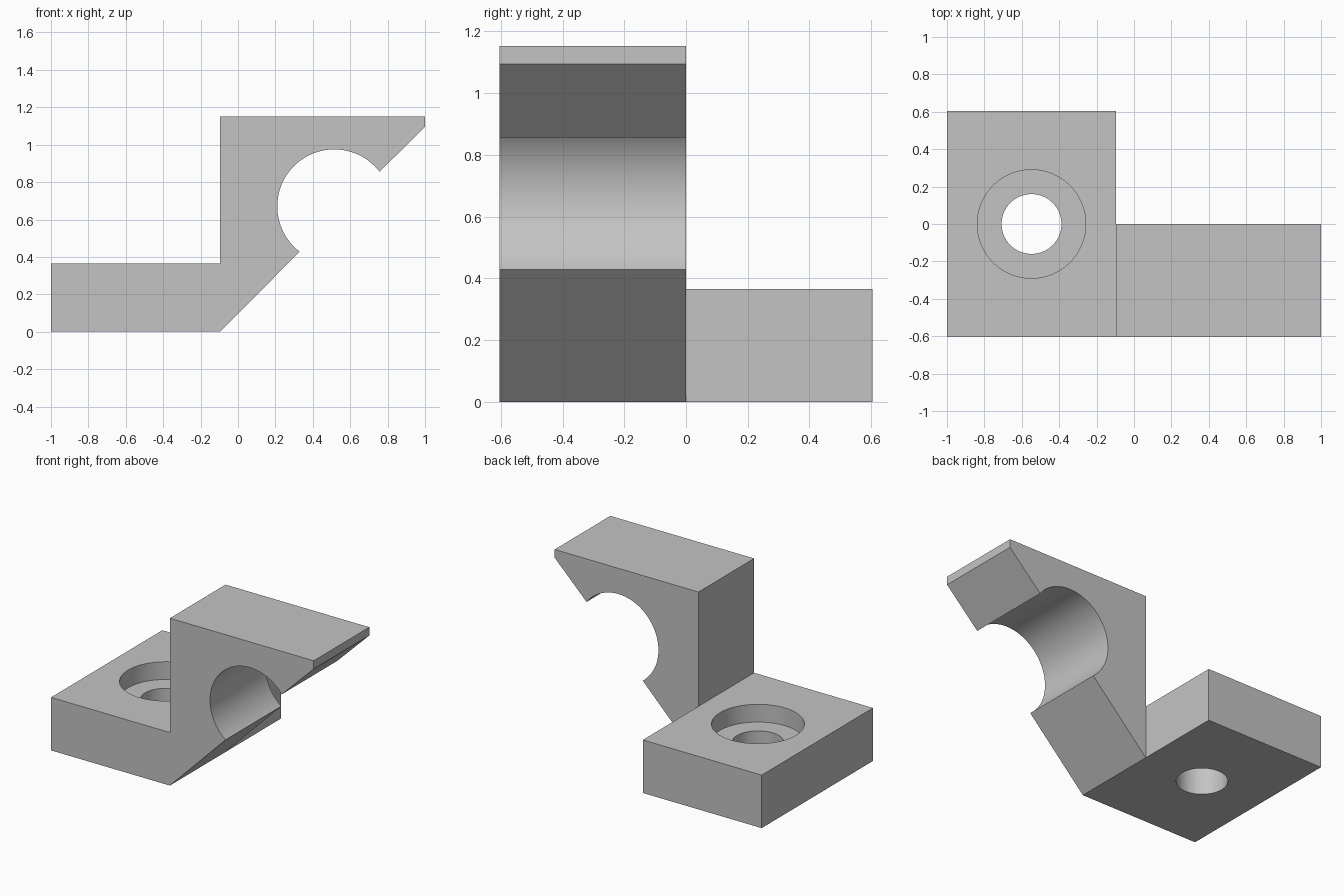
import bpy, bmesh, math
from mathutils import Vector

cube = bpy.data.objects.get("Cube")
if cube:
    bpy.data.objects.remove(cube, do_unlink=True)

# Main dimensions
FRONT, BACK = -0.605, 0.605
LEFT, STEP, RIGHT = -1.0, -0.095, 1.0
BASE_TOP, ARM_TOP = 0.365, 1.152
BORE_X, BORE_Z, BORE_R = 0.515, 0.67, 0.305
HOLE_X = -0.548

grey = bpy.data.materials.new("plain grey")
grey.use_nodes = True
grey.diffuse_color = (0.55, 0.55, 0.55, 1)
grey.node_tree.nodes["Principled BSDF"].inputs["Base Color"].default_value = grey.diffuse_color


def extrude(bm, faces, dy):
    """Extrude faces along y and return the new end faces."""
    geom = bmesh.ops.extrude_face_region(bm, geom=faces)["geom"]
    verts = [g for g in geom if isinstance(g, bmesh.types.BMVert)]
    bmesh.ops.translate(bm, verts=verts, vec=(0, dy, 0))
    return [g for g in geom if isinstance(g, bmesh.types.BMFace)]


# Profiles: base rectangle and the arm with its open round notch
bm = bmesh.new()
corner = {}


def vert(x, z):
    key = (round(x, 4), round(z, 4))
    if key not in corner:
        corner[key] = bm.verts.new((x, FRONT, z))
    return corner[key]


start, end, steps = math.radians(37.5), math.radians(232.5), 48
arc = []
for i in range(steps + 1):
    a = start + (end - start) * i / steps
    arc.append((BORE_X + BORE_R * math.cos(a), BORE_Z + BORE_R * math.sin(a)))

base_profile = [(LEFT, 0), (STEP, 0), (STEP, BASE_TOP), (LEFT, BASE_TOP)]
arm_profile = [(STEP, 0), (STEP, BASE_TOP), (STEP, ARM_TOP), (RIGHT, ARM_TOP),
               (RIGHT, RIGHT - STEP)] + arc
base_face = bm.faces.new([vert(*p) for p in base_profile])
arm_face = bm.faces.new([vert(*p) for p in reversed(arm_profile)])

# Front half carries base and arm, back half only the base
ends = extrude(bm, [base_face, arm_face], -FRONT)
base_end = [f for f in ends if f.calc_center_median().x < STEP]
extrude(bm, base_end, BACK)
bmesh.ops.recalc_face_normals(bm, faces=bm.faces[:])
bmesh.ops.dissolve_limit(bm, angle_limit=0.01, verts=bm.verts[:], edges=bm.edges[:])

mesh = bpy.data.meshes.new("clamp_bracket")
bm.to_mesh(mesh)
bm.free()
mesh.materials.append(grey)
bracket = bpy.data.objects.new("clamp_bracket", mesh)
bpy.context.collection.objects.link(bracket)


# Counterbored screw hole through the base
def drill(name, radius, bottom, top):
    bpy.ops.mesh.primitive_cylinder_add(vertices=64, radius=radius, depth=top - bottom,
                                        location=(HOLE_X, 0, (top + bottom) / 2))
    cutter = bpy.context.object
    cutter.name = name
    cutter.hide_render = True
    cutter.data.materials.append(grey)
    mod = bracket.modifiers.new(name, 'BOOLEAN')
    mod.operation = 'DIFFERENCE'
    mod.solver = 'EXACT'
    mod.object = cutter
    bpy.ops.object.select_all(action='DESELECT')
    bracket.select_set(True)
    bpy.context.view_layer.objects.active = bracket
    bpy.ops.object.modifier_apply(modifier=name)
    bpy.data.objects.remove(cutter, do_unlink=True)


drill("counterbore", 0.29, 0.243, 0.6)
drill("screw_hole", 0.16, -0.2, 0.5)

bpy.ops.object.shade_smooth_by_angle(angle=math.radians(30))
